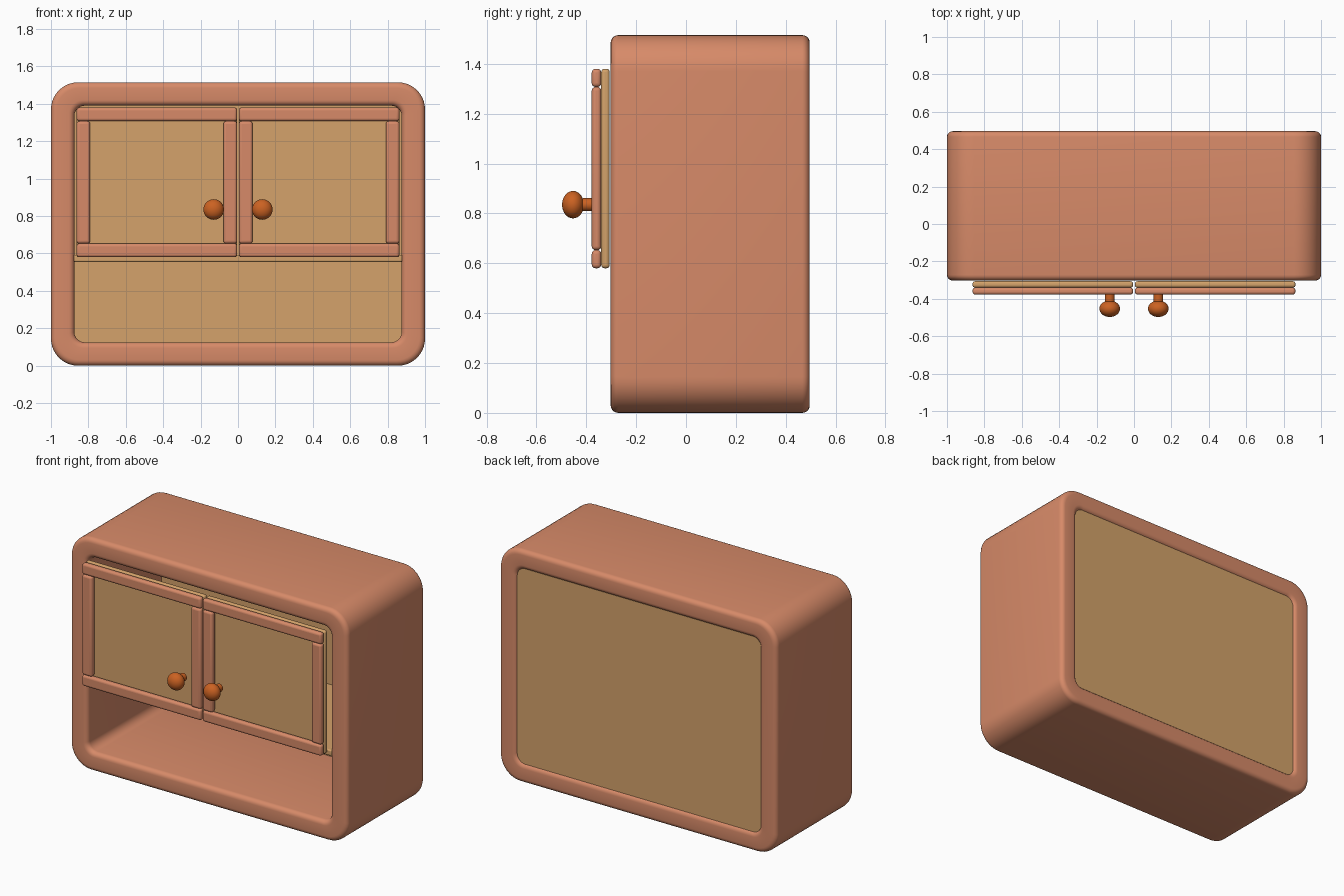
import bpy, bmesh, math
from mathutils import Matrix, Vector

if "Cube" in bpy.data.objects:
    bpy.data.objects.remove(bpy.data.objects["Cube"])


def material(name, rgb):
    m = bpy.data.materials.new(name)
    m.diffuse_color = (*rgb, 1)
    m.use_nodes = True
    m.node_tree.nodes["Principled BSDF"].inputs["Base Color"].default_value = m.diffuse_color
    return m


TERRA = material("terracotta wood", (0.68, 0.255, 0.14))
TAN = material("tan wood", (0.66, 0.365, 0.145))
KNOB = material("orange knob", (0.60, 0.122, 0.016))

H = 1.515                    # cabinet height
FRONT, BACK = -0.302, 0.496  # cabinet depth range
WALL = 0.125


def finish(name, bm, mat, bevel=0, segments=4):
    bmesh.ops.recalc_face_normals(bm, faces=bm.faces)
    me = bpy.data.meshes.new(name)
    bm.to_mesh(me)
    bm.free()
    me.materials.append(mat)
    ob = bpy.data.objects.new(name, me)
    bpy.context.collection.objects.link(ob)
    if bevel:
        mod = ob.modifiers.new("rounding", 'BEVEL')
        mod.width = bevel
        mod.segments = segments
        mod.limit_method = 'ANGLE'
    bpy.ops.object.select_all(action='DESELECT')
    ob.select_set(True)
    bpy.context.view_layer.objects.active = ob
    bpy.ops.object.shade_smooth_by_angle(angle=math.radians(40))
    return ob


def box(name, lo, hi, mat, bevel):
    lo, hi = Vector(lo), Vector(hi)
    bm = bmesh.new()
    bmesh.ops.create_cube(bm, size=1, matrix=Matrix.Translation((lo + hi) / 2)
                          @ Matrix.Diagonal((*(hi - lo), 1)))
    return finish(name, bm, mat, bevel)


def ring(bm, inset, y, n=10):
    """Rounded rectangle loop, inset from the cabinet outline."""
    r = 0.145 - 0.72 * inset
    w, h = 1 - inset - r, H / 2 - inset - r
    loop = []
    for k, (sx, sz) in enumerate(((1, 1), (-1, 1), (-1, -1), (1, -1))):
        for i in range(n + 1):
            a = math.pi / 2 * (k + i / n)
            loop.append(bm.verts.new((sx * w + r * math.cos(a), y,
                                      H / 2 + sz * h + r * math.sin(a))))
    return loop


def bridge(bm, a, b):
    for i in range(len(a)):
        j = (i + 1) % len(a)
        bm.faces.new((a[i], a[j], b[j], b[i]))


# Hollow cabinet shell: rounded wall section swept round the outline
bm = bmesh.new()
R = 0.03
section = []
for k, (d, y) in enumerate(((WALL - R, BACK - R), (R, BACK - R),
                            (R, FRONT + R), (WALL - R, FRONT + R))):
    for i in range(6):
        a = math.pi / 2 * (k + i / 5)
        section.append((d + R * math.cos(a), y + R * math.sin(a)))
rings = [ring(bm, d, y) for d, y in section]
for i, r in enumerate(rings):
    bridge(bm, r, rings[(i + 1) % len(rings)])
finish("cabinet_shell", bm, TERRA)

# Back panel
bm = bmesh.new()
a, b = ring(bm, WALL - 0.004, 0.46), ring(bm, WALL - 0.004, 0.482)
bridge(bm, a, b)
bm.faces.new(a)
bm.faces.new(b)
finish("back_panel", bm, TAN)

# Inner shelf under the doors
box("shelf", (-0.878, -0.294, 0.555), (0.878, 0.465, 0.593), TAN, 0.008)

# Two doors, mirrored
Z0, Z1, RAIL = 0.58, 1.38, 0.073
X0, X1 = 0.005, 0.863
Y0, Y1, Y2 = -0.378, -0.340, -0.306
for side, s in (("right", 1), ("left", -1)):
    def part(name, x0, x1, y0, y1, z0, z1, mat, bevel):
        xs = sorted((s * x0, s * x1))
        box(f"{side}_door_{name}", (xs[0], y0, z0), (xs[1], y1, z1), mat, bevel)

    part("panel", X0, X1, Y1, Y2, Z0, Z1, TAN, 0.013)
    part("bottom_rail", X0, X1, Y0, Y1, Z0, Z0 + RAIL, TERRA, 0.015)
    part("top_rail", X0, X1, Y0, Y1, Z1 - RAIL, Z1, TERRA, 0.015)
    part("inner_stile", X0, X0 + RAIL, Y0, Y1, Z0 + RAIL, Z1 - RAIL, TERRA, 0.015)
    part("outer_stile", X1 - RAIL, X1, Y0, Y1, Z0 + RAIL, Z1 - RAIL, TERRA, 0.015)

    # Knob: flattened ball on a short stem
    bm = bmesh.new()
    bmesh.ops.create_uvsphere(
        bm, u_segments=32, v_segments=16, radius=1,
        matrix=Matrix.Translation((s * 0.13, -0.453, 0.835))
        @ Matrix.Diagonal((0.055, 0.044, 0.055, 1)) @ Matrix.Rotation(math.pi / 2, 4, 'X'))
    finish(f"{side}_knob", bm, KNOB)
    bm = bmesh.new()
    bmesh.ops.create_cone(
        bm, cap_ends=True, segments=24, radius1=0.026, radius2=0.026, depth=0.05,
        matrix=Matrix.Translation((s * 0.13, -0.396, 0.835)) @ Matrix.Rotation(math.pi / 2, 4, 'X'))
    finish(f"{side}_knob_stem", bm, KNOB, 0.008, 3)
